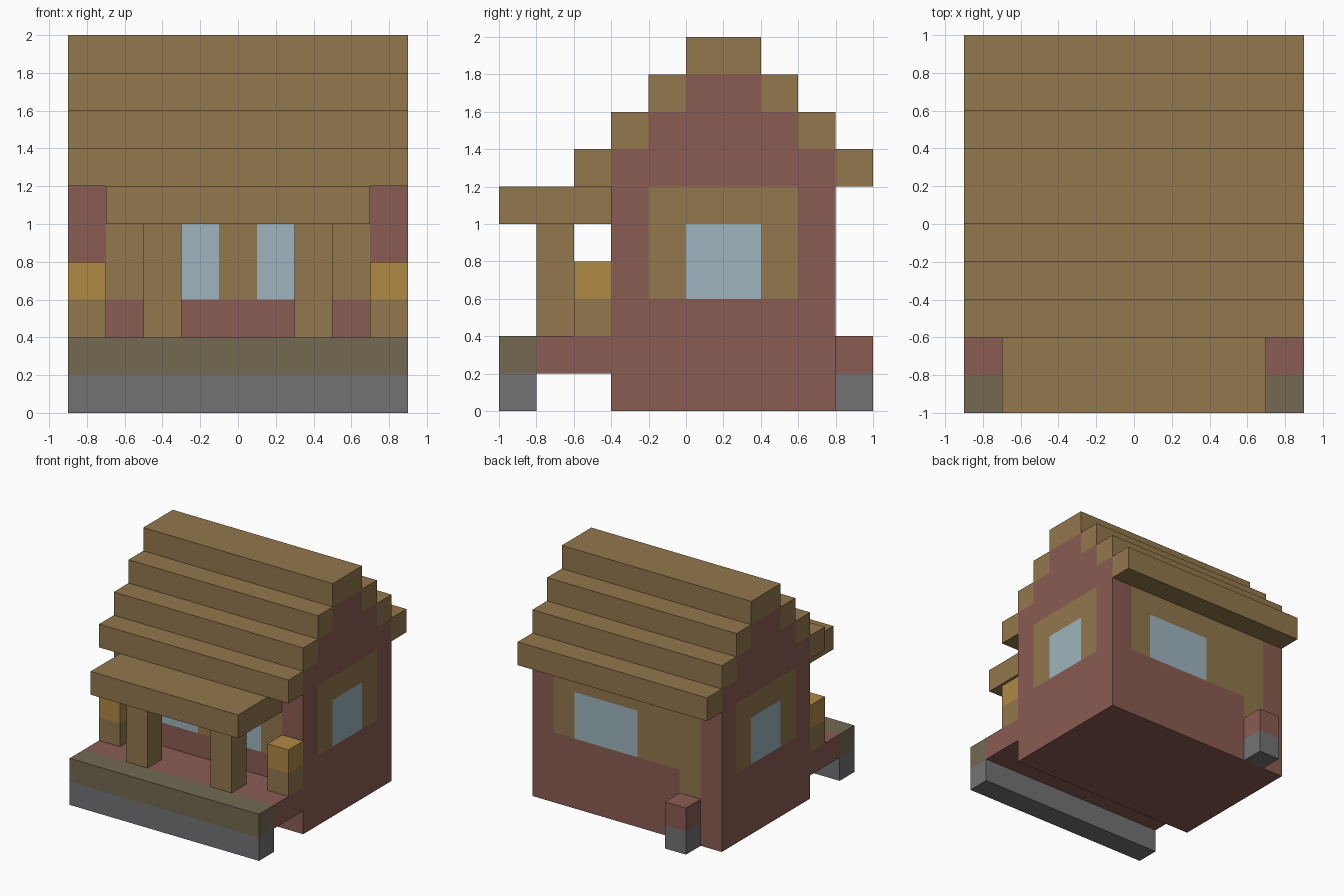
import bpy, bmesh
from mathutils import Vector

default = bpy.data.objects.get("Cube")
if default:
    bpy.data.objects.remove(default, do_unlink=True)


def material(name, hex_code):
    """Flat material from an sRGB hex colour, stored as linear values."""
    srgb = [int(hex_code[i:i + 2], 16) / 255 for i in (0, 2, 4)]
    linear = [((c + 0.055) / 1.055) ** 2.4 for c in srgb] + [1.0]
    mat = bpy.data.materials.new(name)
    mat.use_nodes = True
    mat.diffuse_color = linear
    bsdf = mat.node_tree.nodes["Principled BSDF"]
    bsdf.inputs["Base Color"].default_value = linear
    bsdf.inputs["Roughness"].default_value = 0.9
    return mat


brick = material("brick", "8A5C53")
wood = material("wood", "92774D")
glass = material("glass", "9DB5BD")
lamp_gold = material("lamp gold", "AF8844")
stone = material("stone", "737274")
mossy = material("mossy stone", "736952")


def block(name, x, y, z, *mats, cuts=(), paint=None):
    """Box from (min, max) ranges; cuts split its faces, paint picks slots."""
    bm = bmesh.new()
    bmesh.ops.create_cube(bm, size=1)
    for v in bm.verts:
        v.co = Vector([r[0] if c < 0 else r[1] for c, r in zip(v.co, (x, y, z))])
    for axis, values in enumerate(cuts):
        for value in values:
            point, normal = Vector(), Vector()
            point[axis], normal[axis] = value, 1
            geom = bm.verts[:] + bm.edges[:] + bm.faces[:]
            bmesh.ops.bisect_plane(bm, geom=geom, plane_co=point, plane_no=normal)
    if paint:
        bm.normal_update()
        for f in bm.faces:
            f.material_index = paint(f.calc_center_median(), f.normal)
    mesh = bpy.data.meshes.new(name)
    bm.to_mesh(mesh)
    bm.free()
    for m in mats:
        mesh.materials.append(m)
    obj = bpy.data.objects.new(name, mesh)
    bpy.context.collection.objects.link(obj)
    return obj


U = 0.2            # building unit
FULL = (-0.9, 0.9)
BRICK, WOOD, GLASS = range(3)


def wall_paint(c, n):
    """Timber panels, windows and back door on the brick walls."""
    if abs(n.z) > 0.5:
        return BRICK
    window_height = 0.6 < c.z < 1.0
    if abs(n.x) > 0.5:                       # both sides
        if window_height and 0 < c.y < 0.4:
            return GLASS
        return WOOD if c.z > 0.6 and -0.2 < c.y < 0.6 else BRICK
    if n.y > 0:                              # back
        if window_height and -0.1 < c.x < 0.5:
            return GLASS
        door = -0.7 < c.x < -0.5 and c.z > 0.4
        return WOOD if door or (c.z > 0.6 and abs(c.x) < 0.7) else BRICK
    if window_height and 0.1 < abs(c.x) < 0.5:   # front
        return GLASS
    return WOOD if c.z > 0.6 and abs(c.x) < 0.7 else BRICK


# Walls
block("house_walls", FULL, (-0.4, 0.8), (0, 1.2), brick, wood, glass,
      cuts=((-0.7, -0.5, -0.1, 0.1, 0.5, 0.7), (-0.2, 0, 0.4, 0.6), (0.4, 0.6, 1.0)),
      paint=wall_paint)

# Stepped gable tiers with a roof beam on either side
for i in range(3):
    z = (1.2 + i * U, 1.4 + i * U)
    front, back = -0.4 + i * U, 0.8 - i * U
    block(f"gable_tier_{i + 1}", FULL, (front, back), z, brick)
    block(f"roof_beam_front_{i + 1}", FULL, (front - U, front), z, wood)
    block(f"roof_beam_back_{i + 1}", FULL, (back, back + U), z, wood)
block("roof_ridge", FULL, (0, 0.4), (1.8, 2.0), wood)

# Porch
block("porch_roof", (-0.7, 0.7), (-1, -0.4), (1.0, 1.2), wood)
block("porch_floor", FULL, (-0.8, -0.4), (U, 2 * U), brick)
block("porch_edge_base", FULL, (-1, -0.8), (0, U), stone)
block("porch_edge_top", FULL, (-1, -0.8), (U, 2 * U), mossy)

# Posts and lamps, mirrored about the centre
for side, s in (("left", 1), ("right", -1)):
    post_x = sorted((0.3 * s, 0.5 * s))
    lamp_x = sorted((0.7 * s, 0.9 * s))
    block(f"porch_post_{side}", post_x, (-0.8, -0.6), (0.4, 1.0), wood)
    block(f"lamp_stand_{side}", lamp_x, (-0.6, -0.4), (0.4, 0.6), wood)
    block(f"lamp_{side}", lamp_x, (-0.6, -0.4), (0.6, 0.8), lamp_gold)

# Back door step
block("back_step_base", (-0.7, -0.5), (0.8, 1), (0, U), stone)
block("back_step_top", (-0.7, -0.5), (0.8, 1), (U, 2 * U), brick)
